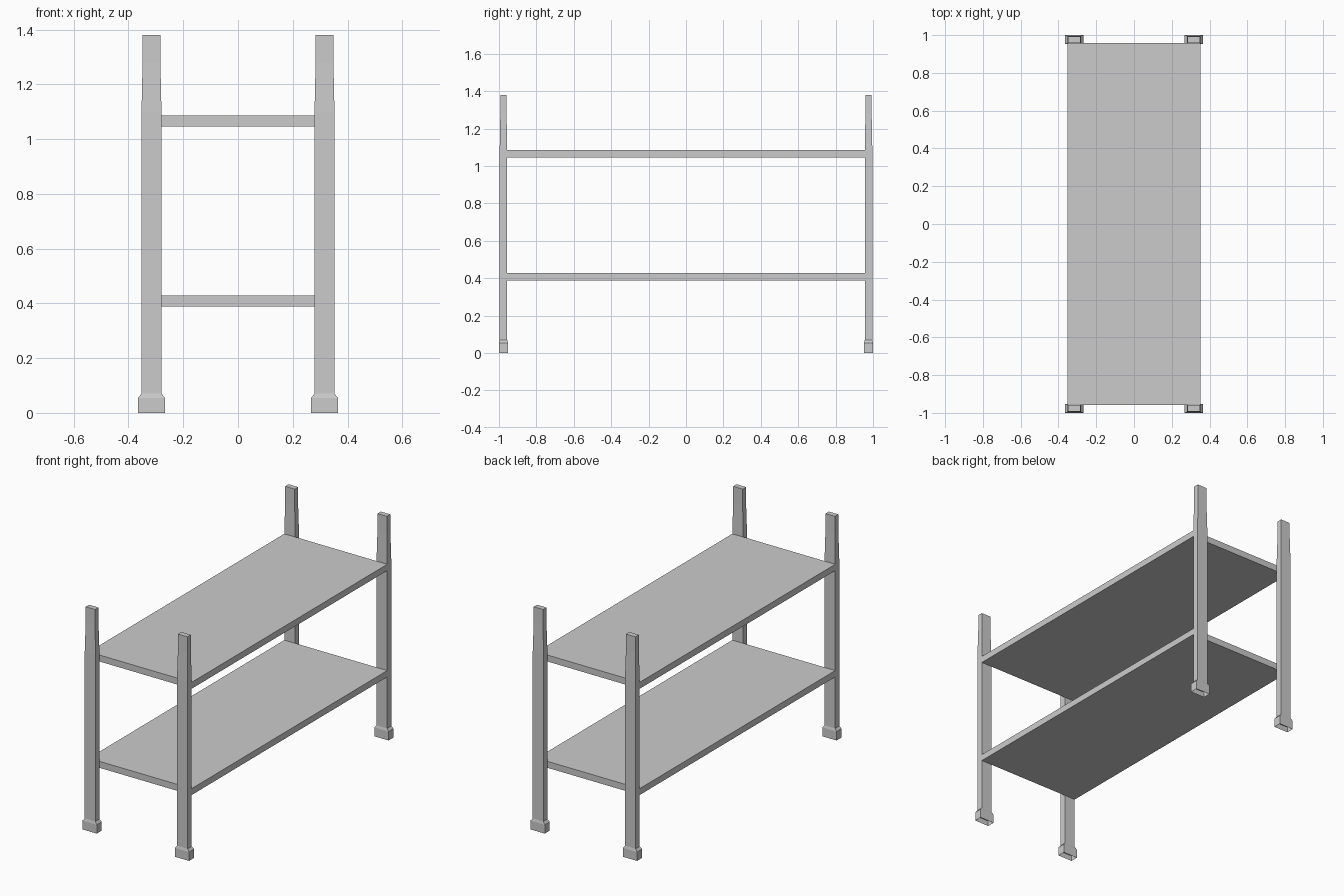
import bpy, bmesh

cube = bpy.data.objects.get("Cube")
if cube:
    bpy.data.objects.remove(cube, do_unlink=True)

grey = bpy.data.materials.new("plain grey")
grey.use_nodes = True
GREY = (0.6, 0.6, 0.6, 1)
grey.diffuse_color = GREY
grey.node_tree.nodes["Principled BSDF"].inputs["Base Color"].default_value = GREY


def loft(name, x, y, rings, open_bottom=False):
    """Stack rectangular rings (half x, half y, z) into one post."""
    bm = bmesh.new()
    loops = [[bm.verts.new((x + sx * hx, y + sy * hy, z))
              for sx, sy in ((-1, -1), (1, -1), (1, 1), (-1, 1))]
             for hx, hy, z in rings]
    for low, high in zip(loops, loops[1:]):
        for i in range(4):
            j = (i + 1) % 4
            bm.faces.new((low[i], low[j], high[j], high[i]))
    bm.faces.new(loops[-1])
    if not open_bottom:
        bm.faces.new(loops[0][::-1])
    mesh = bpy.data.meshes.new(name)
    bm.to_mesh(mesh)
    bm.free()
    mesh.materials.append(grey)
    obj = bpy.data.objects.new(name, mesh)
    bpy.context.scene.collection.objects.link(obj)


# Post tapers above the upper shelf; foot is a chamfered hollow shoe
POST = [(0.0365, 0.02, 0.03), (0.0365, 0.02, 1.1),
        (0.0325, 0.0165, 1.28), (0.0325, 0.0165, 1.38)]
FOOT = [(0.049, 0.024, 0), (0.049, 0.024, 0.055), (0.0365, 0.02, 0.07)]

for side, sx in (("left", 1), ("right", -1)):
    for end, sy in (("front", -1), ("back", 1)):
        x, y = sx * 0.316, sy * 0.976
        loft(f"{end}_{side}_post", x, y, POST)
        loft(f"{end}_{side}_foot", x, y, FOOT, open_bottom=True)

# Two flat shelves between the posts
for name, z in (("lower_shelf", 0.388), ("upper_shelf", 1.046)):
    loft(name, 0, 0, [(0.3525, 0.957, z), (0.3525, 0.957, z + 0.04)])
